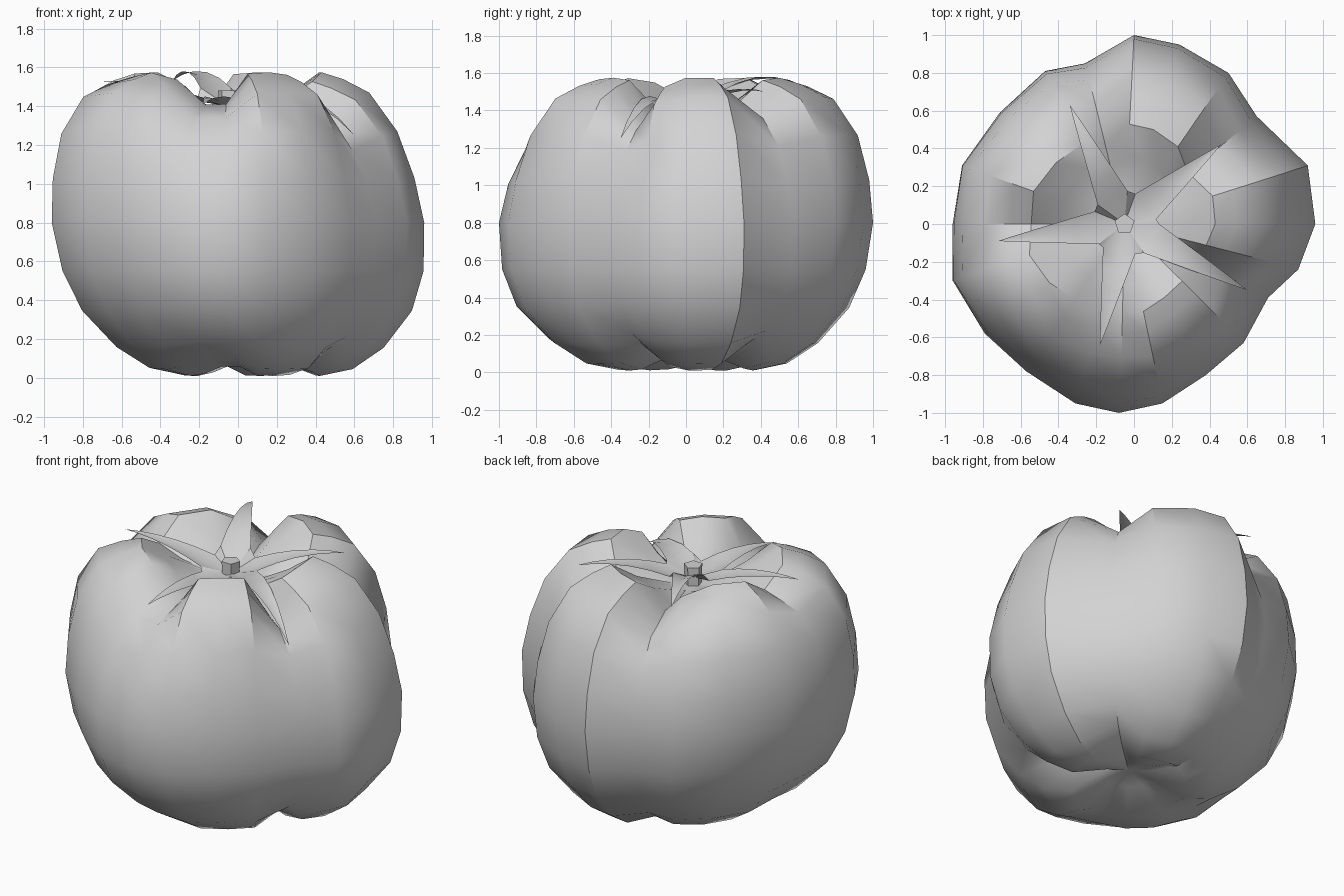
import bpy, bmesh, math
from mathutils import Vector

cube = bpy.data.objects.get("Cube")
if cube:
    bpy.data.objects.remove(cube)

grey = bpy.data.materials.new("plain grey")
grey.use_nodes = True
GREY = (0.65, 0.65, 0.65, 1)
grey.diffuse_color = GREY
grey.node_tree.nodes["Principled BSDF"].inputs["Base Color"].default_value = GREY


def finish(name, bm, angle=35):
    bmesh.ops.recalc_face_normals(bm, faces=bm.faces)
    mesh = bpy.data.meshes.new(name)
    bm.to_mesh(mesh)
    bm.free()
    mesh.materials.append(grey)
    ob = bpy.data.objects.new(name, mesh)
    bpy.context.collection.objects.link(ob)
    bpy.ops.object.select_all(action='DESELECT')
    ob.select_set(True)
    bpy.context.view_layer.objects.active = ob
    bpy.ops.object.shade_smooth_by_angle(angle=math.radians(angle))
    return ob


# Lobed fruit: widest outline swept through a profile of (scale, height, top groove, bottom groove)
outline = [(0, 1), (.24, .95), (.5, .8), (.65, .57), (.92, .31), (.96, 0), (.87, -.24),
           (.71, -.39), (.58, -.63), (.38, -.8), (.15, -.95), (-.08, -1), (-.31, -.95),
           (-.57, -.78), (-.79, -.58), (-.96, -.3), (-.96, 0), (-.91, .31), (-.71, .59),
           (-.47, .81), (-.26, .85)]
profile = [(.14, .09, 0, .3), (.36, .01, 0, 1), (.53, .045, 0, 1), (.7, .155, 0, .6),
           (.87, .345, 0, .2), (.96, .55, 0, 0), (1, .8, 0, 0), (.98, 1.03, .15, 0),
           (.92, 1.27, .45, 0), (.79, 1.47, .8, 0), (.65, 1.54, 1, 0), (.53, 1.575, 1, 0),
           (.36, 1.47, .6, 0), (.14, 1.37, 0, 0)]
# Grooves: direction in degrees, top depth, bottom depth, clockwise and anticlockwise width
grooves = [(-29, .22, .09, 11, 11), (41, .14, .11, 11, 11), (109, .2, .05, 11, 11),
           (-99, .2, .06, 21, 10), (180, .12, .03, 11, 14)]
stem_axis = Vector((-.05, 0))
base_axis = Vector((.06, .02))


def groove_depth(angle, which):
    total = 0
    for g in grooves:
        off = (angle - g[0] + 180) % 360 - 180
        width = g[3] if off < 0 else g[4]
        total += g[which] * math.exp(-(off / width) ** 2)
    return total


def lean(angle):
    # Left and front lobes sag; the right lobe is fuller near the top
    c, s = math.cos(angle), math.sin(angle)
    return .14 * max(c, 0) ** 2 - .08 * min(c, 0) ** 2 + .1 * min(s, 0) ** 2


bm = bmesh.new()
rings = []
for scale, height, top, bottom in profile:
    ring = []
    axis = stem_axis if height > .8 else base_axis
    for x, y in outline:
        angle = math.atan2(y, x)
        a = math.degrees(angle)
        t, b = groove_depth(a, 1) * top, groove_depth(a, 2) * bottom
        shift = axis * (1 - scale)
        pull = scale * (1 - .3 * t) * (1 - lean(angle) * (height - .8))
        ring.append(bm.verts.new((x * pull + shift.x, y * pull + shift.y, height - t + b)))
    rings.append(ring)
n = len(outline)
for low, high in zip(rings, rings[1:]):
    for i in range(n):
        j = (i + 1) % n
        bm.faces.new((low[i], low[j], high[j], high[i]))
for ring, axis, z in ((rings[0], base_axis, .12), (rings[-1], stem_axis, 1.36)):
    pole = bm.verts.new((axis.x, axis.y, z))
    for i in range(n):
        bm.faces.new((ring[i], ring[(i + 1) % n], pole))
finish("fruit_body", bm)

# Short five-sided stem
bm = bmesh.new()
bmesh.ops.create_cone(bm, cap_ends=True, segments=5, radius1=.05, radius2=.055, depth=.12)
bmesh.ops.translate(bm, verts=bm.verts, vec=(stem_axis.x, stem_axis.y, 1.42))
finish("stem", bm, 30)

# Pointed leaves: tip position, then mid height and tip height
leaves = [((-.72, -.09), 1.5, 1.53), ((-.18, -.64), 1.45, 1.41), ((.6, -.35), 1.47, 1.25),
          ((.46, .42), 1.5, 1.5), ((-.34, .63), 1.57, 1.53)]
bm = bmesh.new()
inner = []
for (tx, ty), mid, tip in leaves:
    start = Vector((stem_axis.x, stem_axis.y, 1.385))
    out = Vector((tx, ty, 0)) - Vector((stem_axis.x, stem_axis.y, 0))
    side = out.cross(Vector((0, 0, 1))).normalized()
    rows = []
    for f in (.22, .38, .55, .72, .87):
        # Quadratic arc through start, middle and tip heights
        z = start.z * 2 * (f - .5) * (f - 1) + mid * 4 * f * (1 - f) + tip * 2 * f * (f - .5)
        centre = start + out * f
        centre.z = z
        w = .11 * (1 - f) ** .95
        rows.append([bm.verts.new(centre + side * w),
                     bm.verts.new(centre - Vector((0, 0, w * .25))),
                     bm.verts.new(centre - side * w)])
    for a, b in zip(rows, rows[1:]):
        for k in (0, 1):
            bm.faces.new((a[k], a[k + 1], b[k + 1], b[k]))
    point = bm.verts.new((tx, ty, tip))
    for k in (0, 1):
        bm.faces.new((rows[-1][k], rows[-1][k + 1], point))
    inner.append(rows[0])
# Central disc joining the leaf bases
hub = bm.verts.new((stem_axis.x, stem_axis.y, 1.4))
for i, row in enumerate(inner):
    following = inner[(i + 1) % len(inner)]
    for a, b in ((row[0], row[1]), (row[1], row[2]), (row[2], following[0])):
        bm.faces.new((a, b, hub))
finish("leaf_crown", bm)
